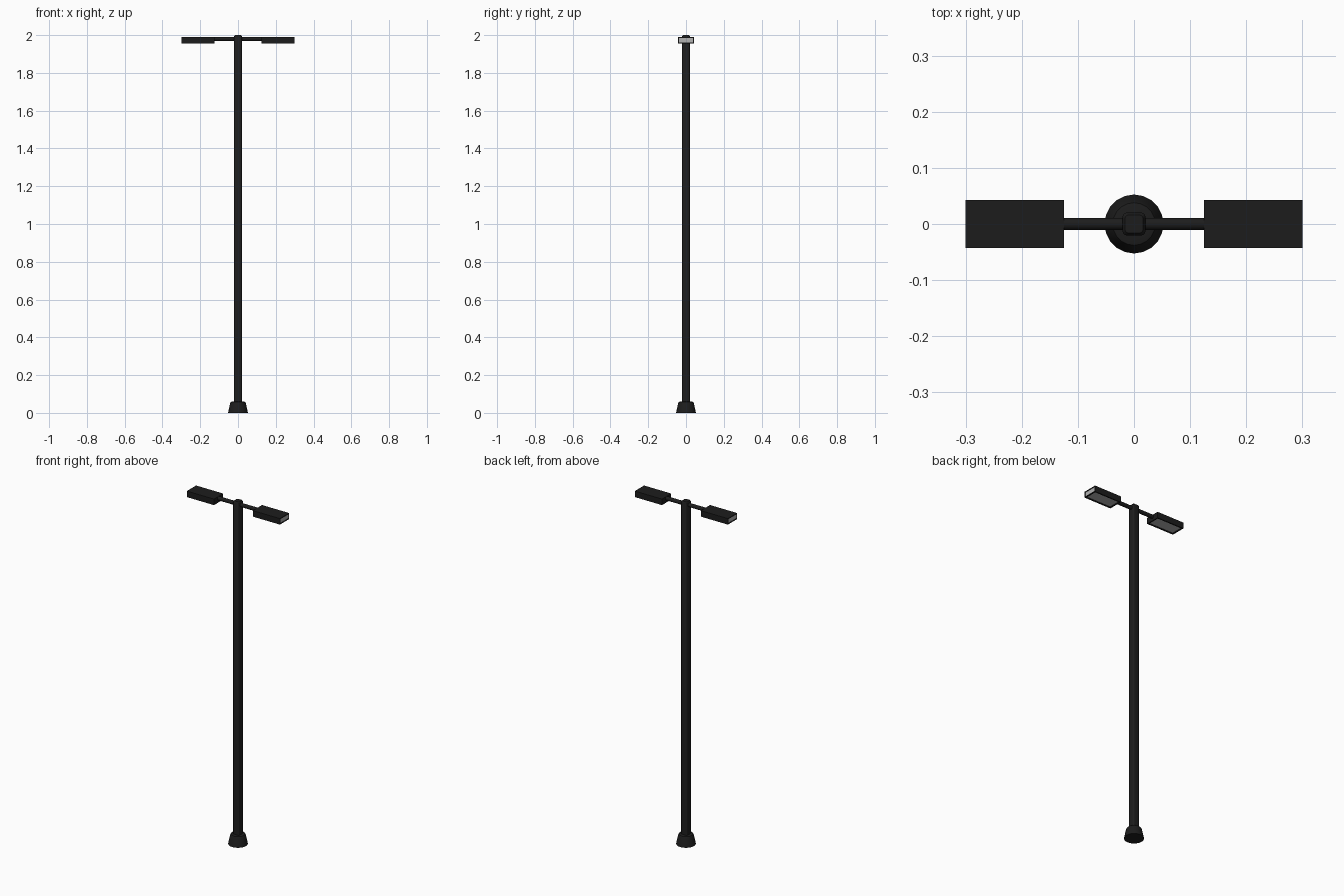
import bpy, bmesh, math
from mathutils import Matrix

if "Cube" in bpy.data.objects:
    bpy.data.objects.remove(bpy.data.objects["Cube"])


def material(name, color):
    m = bpy.data.materials.new(name)
    m.diffuse_color = color
    m.use_nodes = True
    m.node_tree.nodes["Principled BSDF"].inputs["Base Color"].default_value = m.diffuse_color
    return m


BLACK = material("black_metal", (0.012, 0.012, 0.012, 1))
LENS = material("lens_grey", (0.45, 0.45, 0.45, 1))


def finish(name, bm, mats, smooth=True):
    bmesh.ops.recalc_face_normals(bm, faces=bm.faces)
    me = bpy.data.meshes.new(name)
    bm.to_mesh(me)
    bm.free()
    ob = bpy.data.objects.new(name, me)
    bpy.context.collection.objects.link(ob)
    for m in mats:
        me.materials.append(m)
    if smooth:
        bpy.ops.object.select_all(action='DESELECT')
        ob.select_set(True)
        bpy.context.view_layer.objects.active = ob
        bpy.ops.object.shade_smooth_by_angle(angle=math.radians(35))
    return ob


def loft(name, rings):
    """Capped solid through a stack of point rings."""
    bm = bmesh.new()
    loops = [[bm.verts.new(p) for p in ring] for ring in rings]
    n = len(loops[0])
    for a, b in zip(loops, loops[1:]):
        for i in range(n):
            bm.faces.new((a[i], a[(i + 1) % n], b[(i + 1) % n], b[i]))
    bm.faces.new(loops[0][::-1])
    bm.faces.new(loops[-1])
    return finish(name, bm, [BLACK])


def circle(r, z, n=20):
    return [(r * math.cos(math.tau * i / n), r * math.sin(math.tau * i / n), z)
            for i in range(n)]


def rounded_square(h, r, z, steps=3):
    pts = []
    for q, (sx, sy) in enumerate(((1, 1), (-1, 1), (-1, -1), (1, -1))):
        for k in range(steps + 1):
            a = math.pi / 2 * (q + k / steps)
            pts.append((sx * (h - r) + r * math.cos(a), sy * (h - r) + r * math.sin(a), z))
    return pts


# flared foot
loft("base_foot", [circle(r, z) for r, z in
                   ((0.0525, 0), (0.042, 0.05), (0.038, 0.058), (0.030, 0.06))])

# square pole with softened corners and top
loft("pole", [rounded_square(h, r, z) for h, r, z in
              ((0.0205, 0.008, 0), (0.0205, 0.008, 1.993), (0.016, 0.006, 2.0))])


# lamp heads and arms, mirrored about the pole
for side, sx in (("right", 1), ("left", -1)):
    bm = bmesh.new()
    rot = Matrix.Rotation(math.pi / 2, 4, 'Y')
    bmesh.ops.create_cone(bm, cap_ends=True, segments=12, radius1=0.011, radius2=0.011,
                          depth=0.125, matrix=Matrix.Translation((sx * 0.0725, 0, 1.979)) @ rot)
    finish("arm_" + side, bm, [BLACK])

    # housing with recessed lenses underneath and on the outer end
    bm = bmesh.new()
    bmesh.ops.create_cube(bm, size=1, matrix=Matrix.Translation((sx * 0.2125, 0, 1.9725))
                          @ Matrix.Diagonal((0.175, 0.085, 0.035, 1)))
    bm.normal_update()
    under = next(f for f in bm.faces if f.normal.z < -0.9)
    outer = next(f for f in bm.faces if f.normal.x * sx > 0.9)
    for f, rim, depth in ((under, 0.010, -0.004), (outer, 0.007, -0.002)):
        bmesh.ops.inset_individual(bm, faces=[f], thickness=rim)
        bmesh.ops.inset_individual(bm, faces=[f], thickness=0.0005, depth=depth)
        f.material_index = 1
    finish("lamp_head_" + side, bm, [BLACK, LENS], smooth=False)
